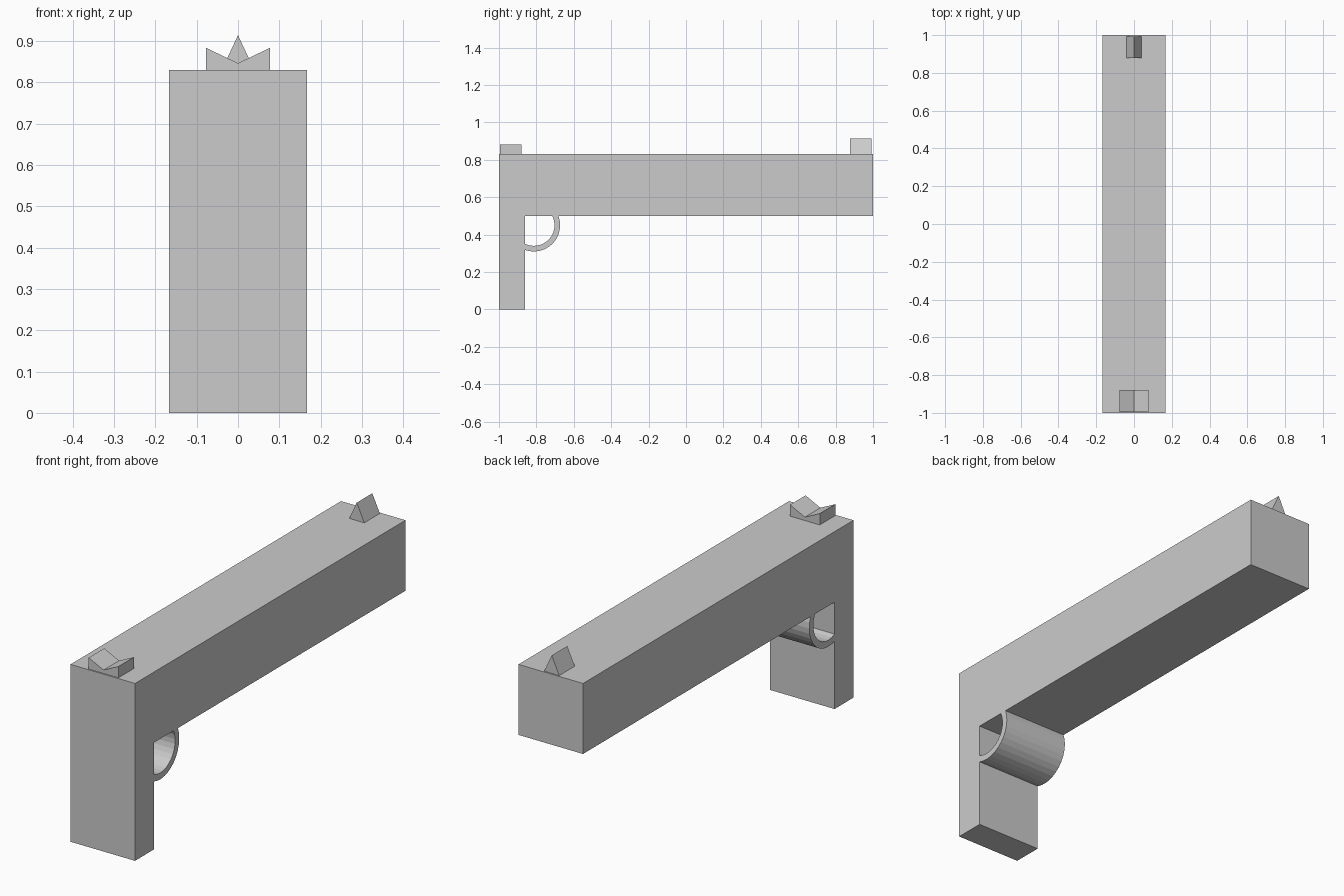
import bpy, bmesh, math

if "Cube" in bpy.data.objects:
    bpy.data.objects.remove(bpy.data.objects["Cube"])

HALF_W = 0.167


def prism(name, profile, axis, start, end):
    """Extrude a 2D profile: axis 'x' reads (y, z), axis 'y' reads (x, z)."""
    bm = bmesh.new()
    place = (lambda a, b: (start, a, b)) if axis == 'x' else (lambda a, b: (a, start, b))
    face = bm.faces.new([bm.verts.new(place(a, b)) for a, b in profile])
    ext = bmesh.ops.extrude_face_region(bm, geom=[face])
    verts = [g for g in ext['geom'] if isinstance(g, bmesh.types.BMVert)]
    d = end - start
    bmesh.ops.translate(bm, verts=verts, vec=(d, 0, 0) if axis == 'x' else (0, d, 0))
    bmesh.ops.recalc_face_normals(bm, faces=bm.faces)
    mesh = bpy.data.meshes.new(name)
    bm.to_mesh(mesh)
    bm.free()
    obj = bpy.data.objects.new(name, mesh)
    bpy.context.collection.objects.link(obj)
    return obj


# L-shaped body: long bar and downward grip
prism("body", [(-1, 0), (-0.86, 0), (-0.86, 0.5), (1, 0.5), (1, 0.83), (-1, 0.83)],
      'x', -HALF_W, HALF_W)

# Curved guard in the inner corner, trimmed where it meets bar and grip
CY, CZ, SEGS = -0.813, 0.45, 12


def arc(r):
    a0 = math.asin((0.5 - CZ) / r)
    a1 = -math.acos((-0.86 - CY) / r)
    angles = [a0 + (a1 - a0) * i / SEGS for i in range(SEGS + 1)]
    return [(CY + r * math.cos(a), CZ + r * math.sin(a)) for a in angles]


prism("guard", arc(0.14) + arc(0.11)[::-1], 'x', -HALF_W, HALF_W)

# Notched rear sight
prism("rear_sight", [(-0.077, 0.83), (0.077, 0.83), (0.077, 0.883), (0, 0.846), (-0.077, 0.883)],
      'y', -0.994, -0.879)

# Wedge front sight
prism("front_sight", [(-0.039, 0.83), (0.039, 0.83), (0, 0.914)], 'y', 0.878, 0.993)
